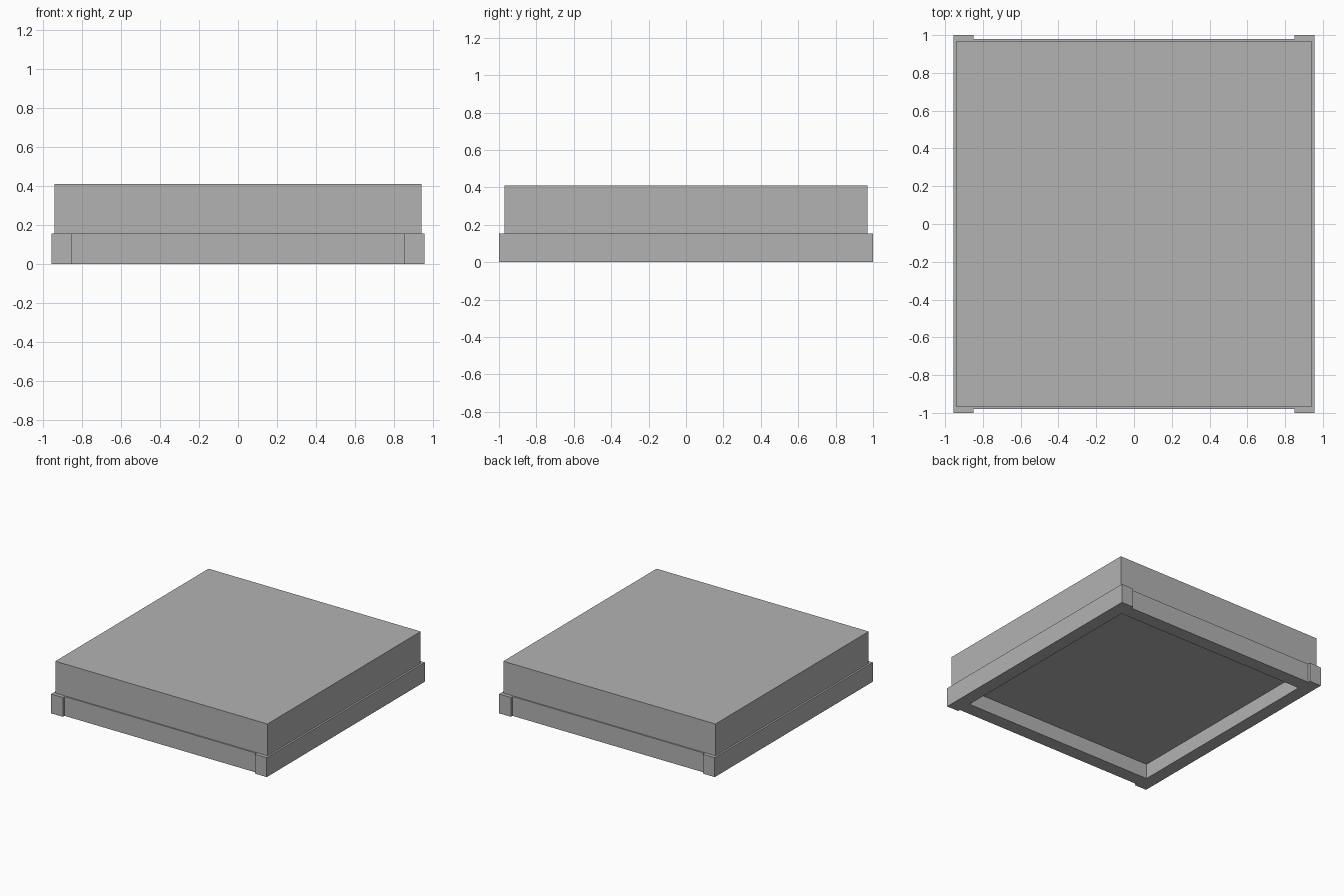
import bpy
import bmesh

cube = bpy.data.objects.get("Cube")
if cube:
    bpy.data.objects.remove(cube, do_unlink=True)

GREY = (0.45, 0.45, 0.45, 1.0)
grey = bpy.data.materials.new("plain grey")
grey.use_nodes = True
grey.diffuse_color = GREY
grey.node_tree.nodes["Principled BSDF"].inputs["Base Color"].default_value = GREY


def prism(name, loops, bottom, top):
    """Extrude an outline, with optional holes, from bottom to top."""
    bm = bmesh.new()
    edges = []
    for loop in loops:
        verts = [bm.verts.new((x, y, bottom)) for x, y in loop]
        edges += [bm.edges.new((v, verts[i - 1])) for i, v in enumerate(verts)]
    bmesh.ops.triangle_fill(bm, edges=edges, use_beauty=True)
    result = bmesh.ops.extrude_face_region(
        bm, geom=bm.faces[:], use_keep_orig=True)
    for v in result["geom"]:
        if isinstance(v, bmesh.types.BMVert):
            v.co.z = top
    bmesh.ops.recalc_face_normals(bm, faces=bm.faces[:])
    mesh = bpy.data.meshes.new(name)
    bm.to_mesh(mesh)
    bm.free()
    mesh.materials.append(grey)
    obj = bpy.data.objects.new(name, mesh)
    bpy.context.collection.objects.link(obj)
    return obj


def rectangle(x, y):
    return [(-x, -y), (x, -y), (x, y), (-x, y)]


# Base frame: side rails reach past the end rails to form corner blocks
rail_x, rail_y = 0.955, 1.0
open_x, open_y = 0.85, 0.87
end_y = 0.98
half = [(-rail_x, -rail_y), (-open_x, -rail_y), (-open_x, -end_y),
        (open_x, -end_y), (open_x, -rail_y), (rail_x, -rail_y)]
outline = half + [(-x, -y) for x, y in half]
prism("base_frame", [outline, rectangle(open_x, open_y)], 0.0, 0.155)

# Main slab, its underside recessed inside the frame
prism("main_slab", [rectangle(0.94, 0.97)], 0.12, 0.41)
